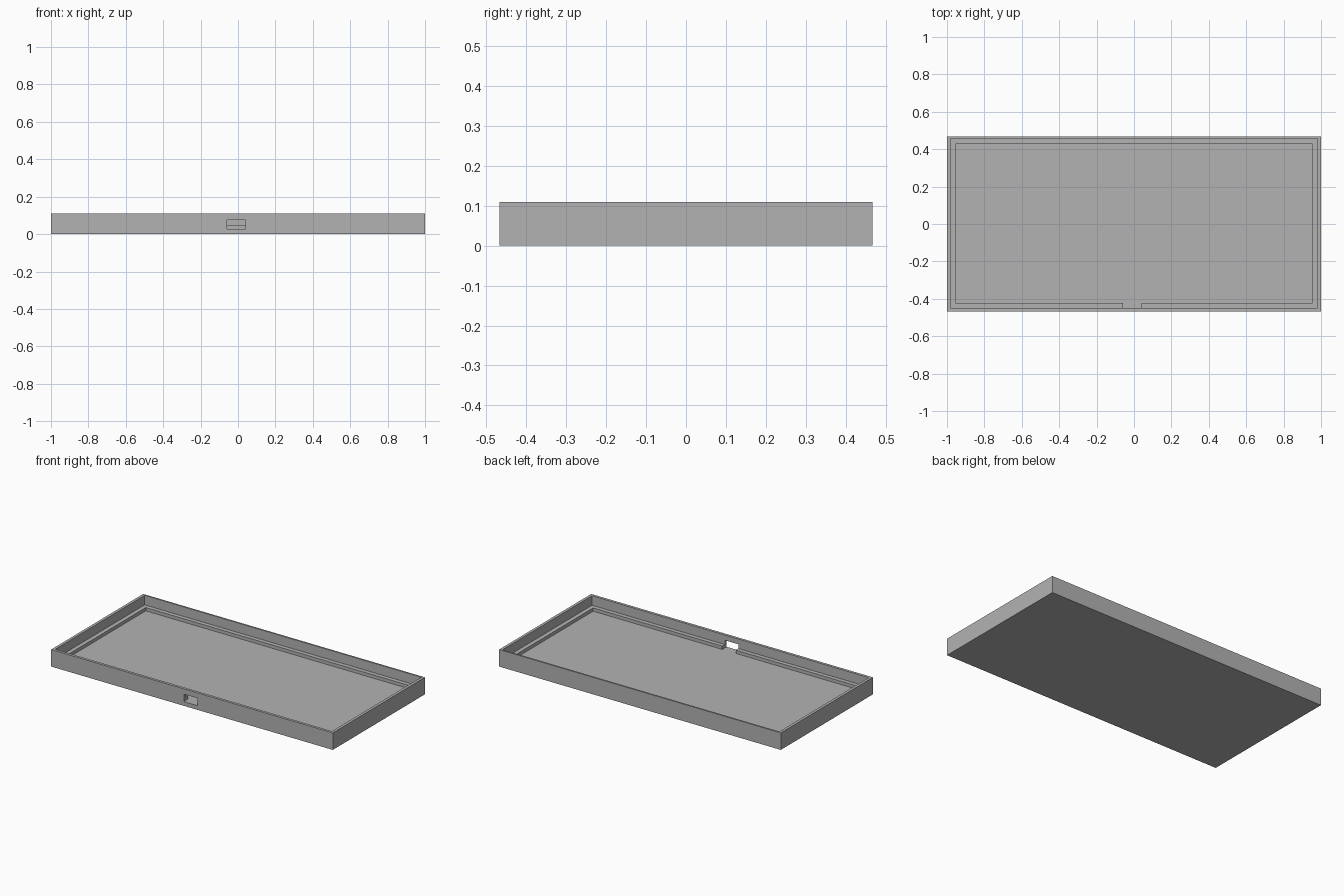
import bpy

default = bpy.data.objects.get("Cube")
if default:
    bpy.data.objects.remove(default, do_unlink=True)

grey = bpy.data.materials.new("plain grey")
grey.use_nodes = True
colour = (0.45, 0.45, 0.45, 1)
grey.diffuse_color = colour
grey.node_tree.nodes["Principled BSDF"].inputs["Base Color"].default_value = colour


def box(name, x, y, z):
    """Box spanning the given (min, max) ranges."""
    spans = (x, y, z)
    bpy.ops.mesh.primitive_cube_add(size=1, location=[(a + b) / 2 for a, b in spans])
    obj = bpy.context.object
    obj.name = name
    obj.scale = [b - a for a, b in spans]
    bpy.ops.object.transform_apply(location=True, rotation=False, scale=True)
    obj.data.materials.append(grey)
    return obj


def cut(target, cutter):
    """Subtract the cutter and discard it."""
    mod = target.modifiers.new("cut", "BOOLEAN")
    mod.operation = "DIFFERENCE"
    mod.solver = "EXACT"
    mod.object = cutter
    bpy.context.view_layer.objects.active = target
    bpy.ops.object.modifier_apply(modifier=mod.name)
    bpy.data.objects.remove(cutter, do_unlink=True)


HEIGHT, LEDGE, FLOOR = 0.109, 0.048, 0.027

# Shallow tray body
tray = box("tray", (-1, 1), (-0.467, 0.467), (0, HEIGHT))

# Wide upper cavity leaves thin walls; narrower recess leaves a ledge all round
cut(tray, box("upper_cavity", (-0.982, 0.982), (-0.45, 0.456), (LEDGE, 0.2)))
cut(tray, box("floor_recess", (-0.955, 0.955), (-0.423, 0.429), (FLOOR, 0.15)))

# Port through the front wall and ledge, level with the floor
cut(tray, box("port", (-0.058, 0.039), (-0.6, -0.3), (FLOOR, 0.075)))
